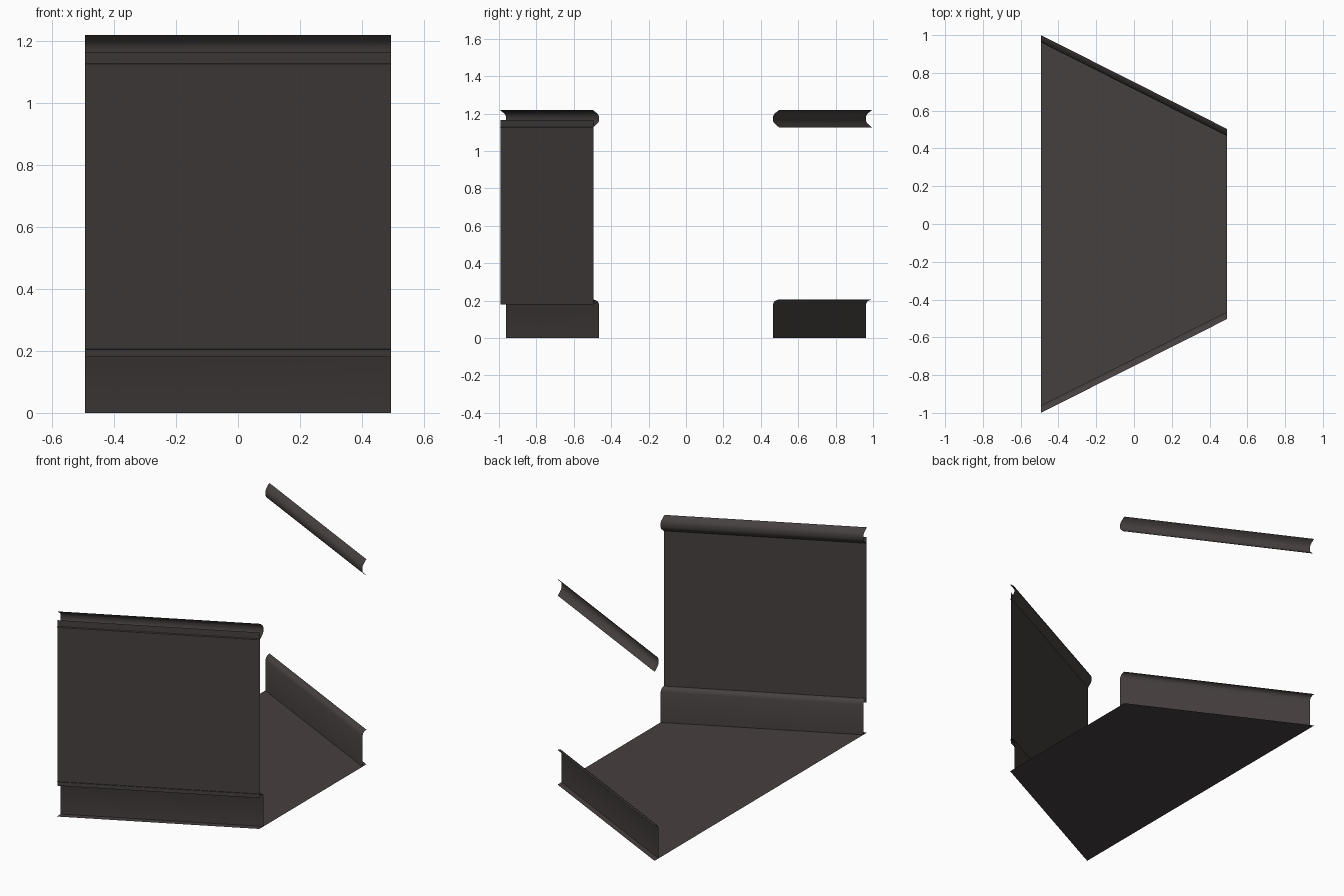
import bpy

if "Cube" in bpy.data.objects:
    bpy.data.objects.remove(bpy.data.objects["Cube"])

HX = 0.493          # half length in x
Y0, Y1 = 1.0, 0.503  # half width at the -x end and the +x end

mat = bpy.data.materials.new("dark_brown_grey")
mat.diffuse_color = (0.061, 0.051, 0.050, 1)
mat.use_nodes = True
mat.node_tree.nodes["Principled BSDF"].inputs["Base Color"].default_value = mat.diffuse_color


def make(name, verts, faces, smooth=False):
    me = bpy.data.meshes.new(name)
    me.from_pydata(verts, [], faces)
    me.materials.append(mat)
    ob = bpy.data.objects.new(name, me)
    bpy.context.collection.objects.link(ob)
    if smooth:
        bpy.ops.object.select_all(action='DESELECT')
        ob.select_set(True)
        bpy.context.view_layer.objects.active = ob
        bpy.ops.object.shade_smooth_by_angle(angle=1.0)
    return ob


def strip(name, profile, side, smooth=False):
    """Run an (inset, z) profile along a slanted side; side -1 front, +1 back."""
    verts, faces = [], []
    for inset, z in profile:
        verts += [(-HX, side * (Y0 - inset), z), (HX, side * (Y1 - inset), z)]
    for i in range(len(profile) - 1):
        a = 2 * i
        f = (a, a + 1, a + 3, a + 2)
        faces.append(f if side > 0 else f[::-1])
    make(name, verts, faces, smooth)


# Tapered floor sheet
make("floor", [(-HX, -Y0, 0), (HX, -Y1, 0), (HX, Y1, 0), (-HX, Y0, 0)], [(0, 1, 2, 3)])

# Skirting and cornice on both slanted sides, as open sheets
skirting = [(0.038, 0), (0.038, 0.180), (0.031, 0.196), (0.016, 0.204), (0, 0.206)]
cornice = [(0, 1.125), (0.008, 1.128), (0.032, 1.149), (0.038, 1.162),
           (0.038, 1.184), (0.032, 1.197), (0.008, 1.217), (0, 1.22)]
for side, label in ((-1, "front"), (1, "back")):
    strip(label + "_skirting", skirting, side, True)
    strip(label + "_cornice", cornice, side, True)

# Wall panel only on the front side
strip("front_wall", [(0.008, 0.18), (0.008, 1.165)], -1)
